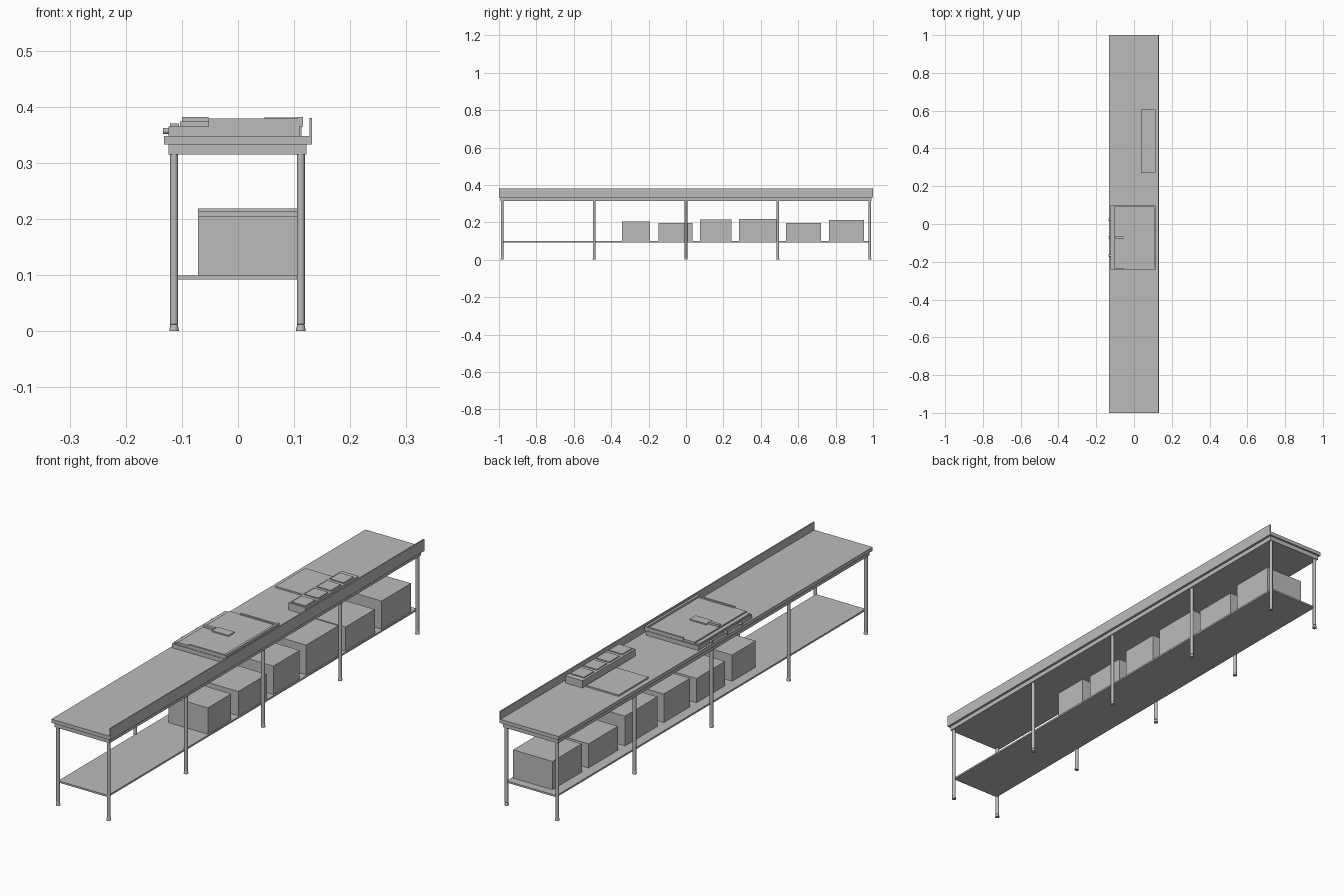
import bpy, math

if "Cube" in bpy.data.objects:
    bpy.data.objects.remove(bpy.data.objects["Cube"])

steel = bpy.data.materials.new("brushed_grey")
steel.diffuse_color = (0.5, 0.5, 0.5, 1)
steel.use_nodes = True
steel.node_tree.nodes["Principled BSDF"].inputs["Base Color"].default_value = steel.diffuse_color


def box(name, x0, x1, y0, y1, z0, z1):
    """Axis-aligned block from its limits."""
    v = [(x, y, z) for x in (x0, x1) for y in (y0, y1) for z in (z0, z1)]
    f = [(0, 1, 3, 2), (4, 6, 7, 5), (0, 4, 5, 1), (2, 3, 7, 6), (0, 2, 6, 4), (1, 5, 7, 3)]
    me = bpy.data.meshes.new(name)
    me.from_pydata(v, [], f)
    me.materials.append(steel)
    ob = bpy.data.objects.new(name, me)
    bpy.context.collection.objects.link(ob)
    return ob


def lathe(name, profile, x, y, n=16):
    """Turned upright part from (radius, z) points, capped at both ends."""
    v = [(x + r * math.cos(2 * math.pi * i / n), y + r * math.sin(2 * math.pi * i / n), z)
         for r, z in profile for i in range(n)]
    f = [(k * n + i, k * n + (i + 1) % n, (k + 1) * n + (i + 1) % n, (k + 1) * n + i)
         for k in range(len(profile) - 1) for i in range(n)]
    f += [tuple(reversed(range(n))), tuple(range(len(v) - n, len(v)))]
    me = bpy.data.meshes.new(name)
    me.from_pydata(v, [], f)
    me.materials.append(steel)
    ob = bpy.data.objects.new(name, me)
    bpy.context.collection.objects.link(ob)
    smooth(ob)


def smooth(ob):
    bpy.ops.object.select_all(action='DESELECT')
    ob.select_set(True)
    bpy.context.view_layer.objects.active = ob
    bpy.ops.object.shade_smooth_by_angle(angle=math.radians(35))


# Counter, apron, backsplash, lower shelf
box("apron", -0.124, 0.122, -0.992, 0.992, 0.315, 0.333)
box("countertop", -0.132, 0.132, -1, 1, 0.333, 0.348)
box("backsplash", 0.127, 0.132, -1, 1, 0.348, 0.380)
box("lower_shelf", -0.112, 0.110, -0.985, 0.985, 0.092, 0.099)

# Ten legs with flared feet
for x in (-0.114, 0.112):
    for y in (-0.983, -0.491, 0, 0.491, 0.983):
        lathe("leg", [(0.0085, 0), (0.0085, 0.003), (0.0065, 0.012), (0.007, 0.0125), (0.007, 0.316)], x, y)

# Storage boxes: y start, y end, top height
for y0, y1, top in ((-0.342, -0.193, 0.205), (-0.148, 0.034, 0.197), (0.076, 0.243, 0.214),
                    (0.284, 0.490, 0.219), (0.535, 0.722, 0.196), (0.765, 0.952, 0.213)):
    box("storage_box", -0.071, 0.105, y0, y1, 0.099, top)

# Griddle unit: body, cooking plate, front trough, guards
box("griddle_body", -0.124, 0.110, -0.242, 0.098, 0.348, 0.365)
box("griddle_plate", -0.103, 0.112, -0.237, 0.093, 0.365, 0.374)
box("front_trough", -0.121, -0.105, -0.235, 0.091, 0.365, 0.370)
box("back_guard", 0.106, 0.116, -0.242, 0.098, 0.365, 0.382)
for y0, y1 in ((-0.240, -0.232), (0.088, 0.096)):
    box("side_guard", -0.053, 0.106, y0, y1, 0.365, 0.379)

# Control knobs on the front face
for y in (-0.167, -0.072, 0.023):
    bpy.ops.mesh.primitive_cylinder_add(vertices=16, radius=0.0055, depth=0.011,
                                        location=(-0.1285, y, 0.357), rotation=(0, math.pi / 2, 0))
    knob = bpy.context.object
    knob.name = "knob"
    knob.data.materials.append(steel)
    smooth(knob)

# Spatula lying on the plate
box("spatula_handle", -0.100, -0.053, -0.078, -0.066, 0.374, 0.382)
box("spatula_blade", -0.053, 0.021, -0.091, -0.053, 0.374, 0.379)

# Topping tray with four lids
box("topping_tray", 0.037, 0.113, 0.270, 0.606, 0.348, 0.377)
for y in (0.276, 0.358, 0.438, 0.520):
    box("topping_lid", 0.046, 0.107, y, y + 0.064, 0.377, 0.381)

# Cutting board
box("cutting_board", -0.113, 0.032, 0.400, 0.590, 0.348, 0.354)
